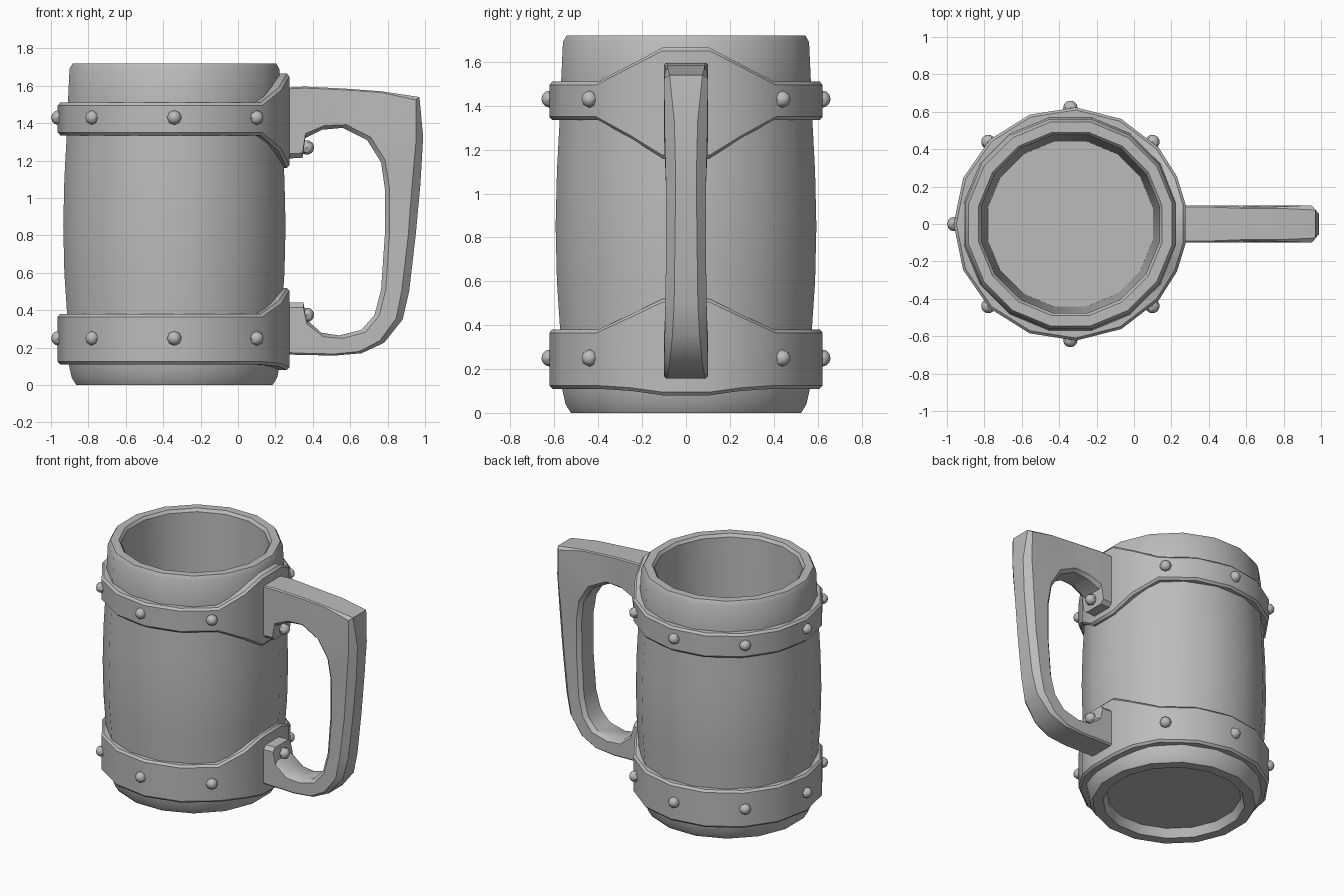
import bpy, bmesh
from math import sin, cos, radians
from mathutils import Vector

cube = bpy.data.objects.get("Cube")
if cube:
    bpy.data.objects.remove(cube, do_unlink=True)

grey = bpy.data.materials.new("plain_grey")
grey.use_nodes = True
grey.diffuse_color = (0.5, 0.5, 0.5, 1)
grey.node_tree.nodes["Principled BSDF"].inputs["Base Color"].default_value = (0.5, 0.5, 0.5, 1)

AXIS_X = -0.34   # centre line of the tankard


def finish(name, bm, angle=35):
    """Clean up a bmesh, turn it into a named object and shade it."""
    bmesh.ops.remove_doubles(bm, verts=bm.verts, dist=0.0005)
    bmesh.ops.recalc_face_normals(bm, faces=bm.faces)
    mesh = bpy.data.meshes.new(name)
    bm.to_mesh(mesh)
    bm.free()
    mesh.materials.append(grey)
    obj = bpy.data.objects.new(name, mesh)
    bpy.context.collection.objects.link(obj)
    bpy.ops.object.select_all(action='DESELECT')
    obj.select_set(True)
    bpy.context.view_layer.objects.active = obj
    bpy.ops.object.shade_smooth_by_angle(angle=radians(angle))
    return obj


def loft(name, sections, loop):
    """Skin closed cross-sections, either round in a loop or capped at the ends."""
    bm = bmesh.new()
    rings = [[bm.verts.new(p) for p in s] for s in sections]
    pairs = list(zip(rings, rings[1:]))
    if loop:
        pairs.append((rings[-1], rings[0]))
    else:
        bm.faces.new(rings[0])
        bm.faces.new(rings[-1])
    for a, b in pairs:
        for i in range(len(a)):
            j = (i + 1) % len(a)
            bm.faces.new((a[i], a[j], b[j], b[i]))
    return finish(name, bm)


def polar(r, degrees, z):
    a = radians(degrees)
    return Vector((AXIS_X + r * cos(a), r * sin(a), z))


# Barrel body: underside recess, bulging wall, rim and hollow inside
profile = [(0, 0.06), (0.44, 0.06), (0.465, 0), (0.535, 0), (0.56, 0.04),
           (0.578, 0.12), (0.585, 0.38), (0.6, 0.6), (0.606, 0.85),
           (0.6, 1.1), (0.587, 1.34), (0.58, 1.52), (0.572, 1.69),
           (0.555, 1.72), (0.5, 1.72), (0.485, 1.7), (0.45, 0.12), (0, 0.12)]
SIDES = 16
bm = bmesh.new()
for k in range(SIDES):
    a, b = [(k + n + 0.5) * 360 / SIDES for n in (0, 1)]
    for (r0, z0), (r1, z1) in zip(profile, profile[1:]):
        corners = [polar(r0, a, z0), polar(r0, b, z0), polar(r1, b, z1), polar(r1, a, z1)]
        if r0 == 0:
            corners.pop(0)
        elif r1 == 0:
            corners.pop()
        bm.faces.new([bm.verts.new(p) for p in corners])
finish("barrel_body", bm)


def band(name, flare):
    """Hoop whose edges spread out into a plate behind the handle."""
    steps = list(zip((10, 24, 41), flare))
    low, high = flare[-1]
    stops = [(-a, f) for a, f in reversed(steps)] + steps
    stops += [(41 + 278 / 12 * k, (low, high)) for k in range(1, 12)]
    sections = []
    for a, (lo, hi) in stops:
        sections.append([polar(r, a, z) for r, z in (
            (0.545, lo), (0.61, lo), (0.624, lo + 0.015),
            (0.624, hi - 0.015), (0.61, hi), (0.545, hi))])
    loft(name, sections, True)


band("upper_band", [(1.16, 1.665), (1.25, 1.59), (1.335, 1.51)])
band("lower_band", [(0.08, 0.52), (0.1, 0.45), (0.11, 0.38)])

# Handle: outer and inner edge points (x, z), half width, outer chamfer
path = [((0.24, 1.59), (0.24, 1.21), 0.1, 0.008),
        ((0.345, 1.595), (0.345, 1.215), 0.1, 0.008),
        ((0.37, 1.595), (0.36, 1.32), 0.1, 0.008),
        ((0.57, 1.585), (0.45, 1.365), 0.092, 0.008),
        ((0.77, 1.57), (0.56, 1.375), 0.092, 0.008),
        ((0.97, 1.54), (0.69, 1.31), 0.1, 0.025),
        ((0.99, 1.325), (0.765, 1.19), 0.098, 0.045),
        ((0.975, 1.07), (0.785, 1.05), 0.092, 0.045),
        ((0.95, 0.8), (0.785, 0.8), 0.09, 0.04),
        ((0.915, 0.5), (0.765, 0.51), 0.094, 0.04),
        ((0.88, 0.35), (0.73, 0.375), 0.097, 0.035),
        ((0.78, 0.225), (0.66, 0.295), 0.1, 0.025),
        ((0.66, 0.17), (0.54, 0.265), 0.1, 0.015),
        ((0.51, 0.157), (0.445, 0.28), 0.1, 0.01),
        ((0.4, 0.16), (0.365, 0.35), 0.1, 0.01),
        ((0.345, 0.16), (0.35, 0.44), 0.1, 0.01),
        ((0.24, 0.165), (0.24, 0.44), 0.1, 0.01)]
sections = []
for outer, inner, w, c in path:
    o, i = [Vector((x, 0, z)) for x, z in (outer, inner)]
    d = (i - o).normalized()
    side = Vector((0, 1, 0))
    half = [o + side * (w - c), o + d * c + side * w,
            i - d * 0.025 + side * w, i + side * (w - 0.025)]
    sections.append(half + [Vector((p.x, -p.y, p.z)) for p in reversed(half)])
loft("handle", sections, False)


def stud(name, place, direction):
    """Faceted round rivet head facing outwards."""
    bm = bmesh.new()
    bmesh.ops.create_uvsphere(bm, u_segments=8, v_segments=6, radius=0.039)
    obj = finish(name, bm)
    obj.location = place
    obj.rotation_euler = direction.to_track_quat('Z', 'Y').to_euler()


# Rivets round both bands, leaving out the handle side
for label, z in (("upper", 1.43), ("lower", 0.25)):
    for k in range(1, 8):
        p = polar(0.62, k * 45, z)
        stud(f"{label}_band_stud_{k}", p, p - Vector((AXIS_X, 0, z)))

# Rivets on the handle's mounting blocks
stud("upper_handle_stud", Vector((0.368, 0, 1.27)), Vector((1, 0, -0.3)))
stud("lower_handle_stud", Vector((0.368, 0, 0.375)), Vector((1, 0, 0.3)))
